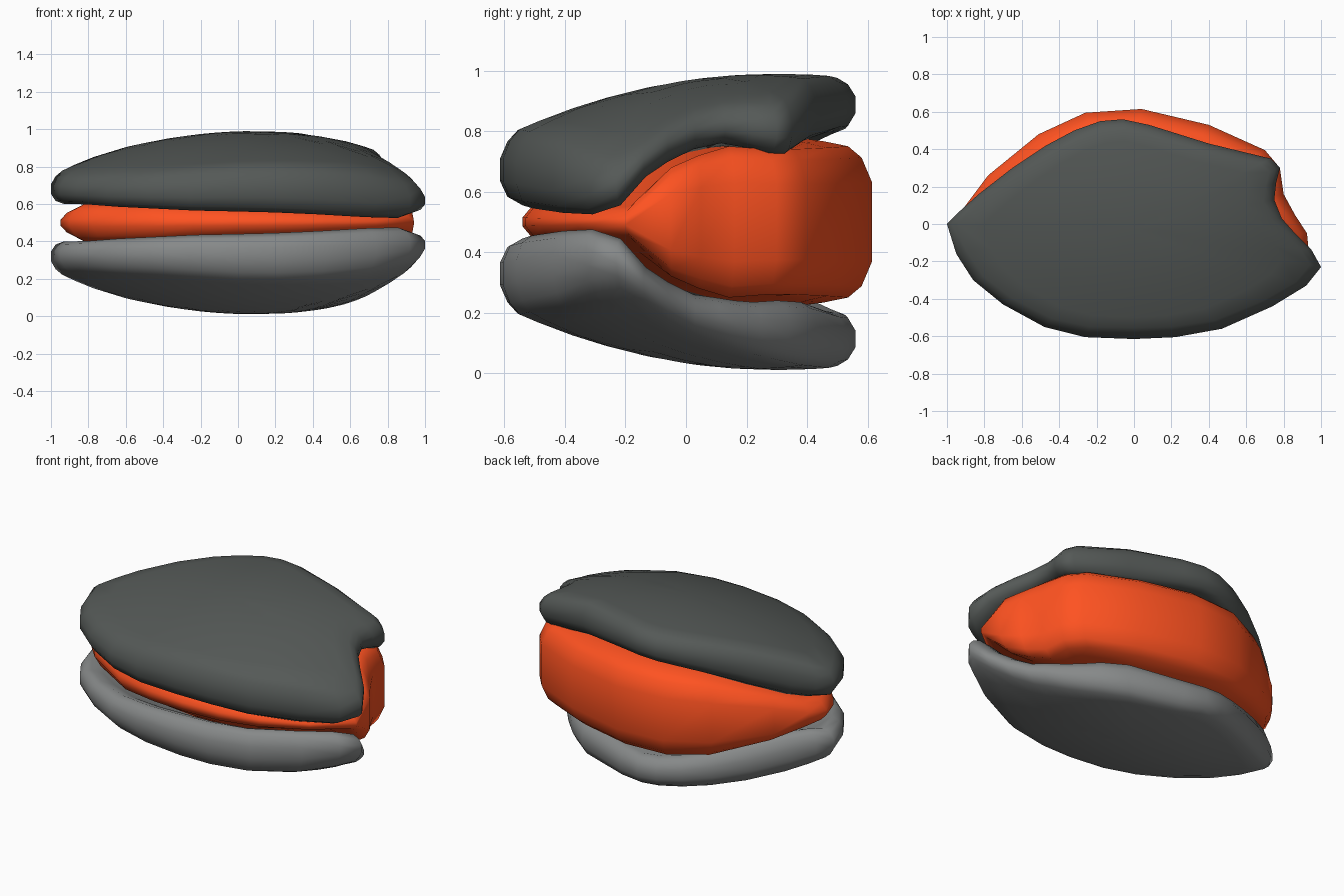
import bpy, bmesh, math

if "Cube" in bpy.data.objects:
    bpy.data.objects.remove(bpy.data.objects["Cube"])

CX, CY = -0.02, -0.03

# Shell plan outline, counter-clockwise: x, y, height of lower rim edge
LEFT_FRONT = [(-1, 0, .60), (-.95, -.16, .60), (-.86, -.30, .597), (-.70, -.43, .585),
              (-.48, -.55, .575), (-.26, -.605, .565), (0, -.615, .56), (.22, -.605, .555),
              (.47, -.56, .545), (.74, -.44, .53), (.92, -.33, .525), (1, -.23, .555),
              (.95, -.14, .65), (.87, -.06, .70), (.79, .03, .74)]
NOTCH = [(.75, .13, .76), (.76, .22, .745), (.78, .30, .725), (.73, .35, .72)]
PLAIN = [(.74, .11, .75), (.68, .18, .76), (.62, .25, .765), (.53, .34, .76)]
BACK = [(.40, .43, .765), (.08, .53, .795), (-.06, .56, .80), (-.18, .55, .79),
        (-.32, .50, .77), (-.47, .42, .735), (-.65, .30, .68), (-.83, .16, .62),
        (-.93, .07, .60)]

# Core plan outline: x, y, half height near the rim
CORE = [(-.95, 0, .07), (-.90, -.14, .10), (-.78, -.27, .095), (-.48, -.46, .09),
        (-.24, -.52, .08), (0, -.54, .075), (.24, -.53, .07), (.48, -.48, .06),
        (.74, -.36, .05), (.94, -.20, .05), (.925, -.05, .18), (.86, .05, .22),
        (.80, .16, .25), (.78, .30, .24), (.70, .395, .24), (.40, .53, .245),
        (.04, .615, .25), (-.26, .595, .25), (-.51, .48, .23), (-.78, .26, .15),
        (-.90, .10, .10)]


def crown(x, y):
    """Height of the domed outer surface of the upper shell."""
    a = .2 if x > .1 else .175
    return .99 - a * (x - .1) ** 2 - .252 * (y - .3) ** 2 - .08 * max(x, 0) ** 4


def inset(x, y, d):
    dx, dy = x - CX, y - CY
    k = max(0, 1 - d / math.hypot(dx, dy))
    return CX + dx * k, CY + dy * k


def shrink(x, y, k):
    return CX + (x - CX) * k, CY + (y - CY) * k


def build(name, rings, colour):
    """Bridge stacked rings, closing both ends with a fan."""
    bm = bmesh.new()
    loops = [[bm.verts.new(p) for p in ring] for ring in rings[1:-1]]
    n = len(loops[0])
    for a, b in zip(loops, loops[1:]):
        for i in range(n):
            j = (i + 1) % n
            bm.faces.new((a[i], a[j], b[j], b[i]))
    for pole, loop in ((rings[0], loops[0]), (rings[-1], loops[-1])):
        v = bm.verts.new(pole)
        for i in range(n):
            bm.faces.new((loop[i], loop[(i + 1) % n], v))
    bmesh.ops.recalc_face_normals(bm, faces=bm.faces)
    me = bpy.data.meshes.new(name)
    bm.to_mesh(me)
    bm.free()
    ob = bpy.data.objects.new(name, me)
    bpy.context.collection.objects.link(ob)
    mat = bpy.data.materials.new(name + "_colour")
    mat.diffuse_color = colour
    mat.use_nodes = True
    mat.node_tree.nodes["Principled BSDF"].inputs["Base Color"].default_value = mat.diffuse_color
    me.materials.append(mat)
    bpy.ops.object.select_all(action='DESELECT')
    ob.select_set(True)
    bpy.context.view_layer.objects.active = ob
    bpy.ops.object.shade_smooth_by_angle(angle=math.radians(80))


def shell(name, outline, flip, colour):
    def put(x, y, z):
        return (x, y, 1 - z if flip else z)

    rings = [put(CX, CY, crown(CX, CY) - .2)]
    # Underside
    for k in (.35, .65):
        ring = []
        for x, y, zb in outline:
            px, py = shrink(x, y, k)
            ring.append(put(px, py, crown(px, py) - .2))
        rings.append(ring)
    # Rounded rim: inset and fraction of the local thickness
    for d, f in ((.14, .10), (.07, 0), (.025, .10), (0, .35), (0, .68), (.025, .9), (.06, 1)):
        ring = []
        for x, y, zb in outline:
            px, py = inset(x, y, d)
            top = crown(px, py)
            ring.append(put(px, py, zb + (top - zb) * f))
        rings.append(ring)
    # Domed outside
    for k in (.8, .6, .4, .2):
        rings.append([put(*shrink(x, y, k), crown(*shrink(x, y, k))) for x, y, _ in outline])
    rings.append(put(CX, CY, crown(CX, CY)))
    build(name, rings, colour)


def core_half(sign):
    """Rings of the core from the rim inwards, above or below the middle."""
    rings = []
    for d, f, thin in ((0, .52, .2), (.035, .85, .75), (.08, 1, 1)):
        rings.append([(*inset(x, y, d), .5 + sign * h * (f if h > .12 else thin))
                      for x, y, h in CORE])
    for k, w in ((.75, .5), (.5, 1), (.25, 1)):
        ring = []
        for x, y, h in CORE:
            px, py = shrink(x, y, k)
            inner = crown(px, py) - .2 - .5
            ring.append((px, py, .5 + sign * (h * (1 - w) + inner * w)))
        rings.append(ring)
    rings.append((CX, CY, .5 + sign * (crown(CX, CY) - .7)))
    return rings


# Two opposed shells around the filling; only the upper one has the hooked notch
shell("upper_shell", LEFT_FRONT + NOTCH + BACK, False, (.09, .10, .095, 1))
shell("lower_shell", LEFT_FRONT + PLAIN + BACK, True, (.24, .25, .25, 1))
build("core", core_half(-1)[::-1] + core_half(1), (1, .085, .015, 1))
